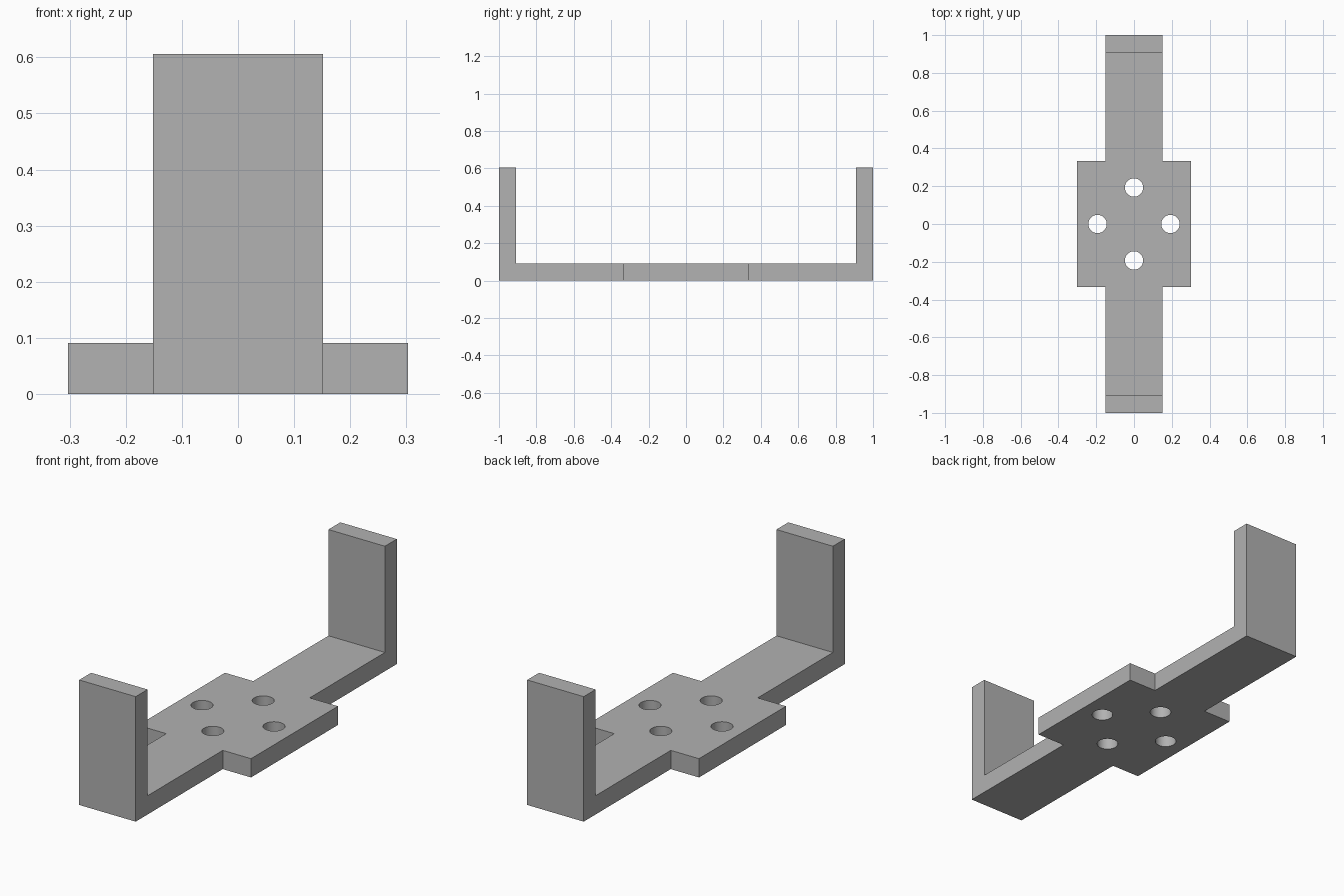
import bpy
import bmesh
from math import cos, sin, pi

cube = bpy.data.objects.get("Cube")
if cube:
    bpy.data.objects.remove(cube, do_unlink=True)

ARM, WING_X, WING_Y = 0.1515, 0.303, 0.333
THICK, HEIGHT, LENGTH = 0.091, 0.606, 1.0
HOLE_RING, HOLE_RADIUS = 0.193, 0.0485

grey = bpy.data.materials.new("plain grey")
grey.use_nodes = True
colour = (0.445, 0.445, 0.445, 1)
grey.diffuse_color = colour
grey.node_tree.nodes["Principled BSDF"].inputs["Base Color"].default_value = colour


def make_object(name, bm):
    bmesh.ops.recalc_face_normals(bm, faces=bm.faces)
    mesh = bpy.data.meshes.new(name)
    bm.to_mesh(mesh)
    bm.free()
    mesh.materials.append(grey)
    obj = bpy.data.objects.new(name, mesh)
    bpy.context.collection.objects.link(obj)
    return obj


def extrude_up(bm, faces, z):
    """Extrude faces upward to height z and return the new top faces."""
    geom = bmesh.ops.extrude_face_region(bm, geom=faces)["geom"]
    for v in geom:
        if isinstance(v, bmesh.types.BMVert):
            v.co.z = z
    bmesh.ops.delete(bm, geom=[f for f in faces if f.is_valid and z > THICK],
                     context="FACES_ONLY")
    return [f for f in geom if isinstance(f, bmesh.types.BMFace)]


# Plan of the base: a long strap with a wider centre
bm = bmesh.new()
xs = [-WING_X, -ARM, ARM, WING_X]
ys = [-LENGTH, THICK - LENGTH, -WING_Y, WING_Y, LENGTH - THICK, LENGTH]
grid = [[bm.verts.new((x, y, 0)) for x in xs] for y in ys]
for j in range(len(ys) - 1):
    for i in range(len(xs) - 1):
        if i == 1 or j == 2:
            bm.faces.new((grid[j][i], grid[j][i + 1],
                          grid[j + 1][i + 1], grid[j + 1][i]))
bmesh.ops.delete(bm, geom=[v for v in bm.verts if not v.link_faces],
                 context="VERTS")

# Base thickness, then the upright at each end
tops = extrude_up(bm, bm.faces[:], THICK)
ends = [f for f in tops if abs(f.calc_center_median().y) > LENGTH - THICK]
extrude_up(bm, ends, HEIGHT)
bmesh.ops.dissolve_limit(bm, angle_limit=0.01, verts=bm.verts, edges=bm.edges)
bracket = make_object("bracket", bm)

# Four round screw holes in the centre
bm = bmesh.new()
for k in range(4):
    angle = k * pi / 2
    ring = bmesh.ops.create_cone(bm, cap_ends=True, segments=48,
                                 radius1=HOLE_RADIUS, radius2=HOLE_RADIUS,
                                 depth=THICK * 3)["verts"]
    bmesh.ops.translate(bm, verts=ring, vec=(HOLE_RING * cos(angle),
                                             HOLE_RING * sin(angle), THICK / 2))
cutter = make_object("hole_cutter", bm)
cutter.hide_render = True

cut = bracket.modifiers.new("screw holes", "BOOLEAN")
cut.operation = "DIFFERENCE"
cut.solver = "EXACT"
cut.object = cutter

# Apply the cut and keep the edges crisp
bpy.ops.object.select_all(action="DESELECT")
bracket.select_set(True)
bpy.context.view_layer.objects.active = bracket
bpy.ops.object.modifier_apply(modifier=cut.name)
bpy.data.objects.remove(cutter, do_unlink=True)
bpy.ops.object.shade_smooth_by_angle(angle=pi / 6)
